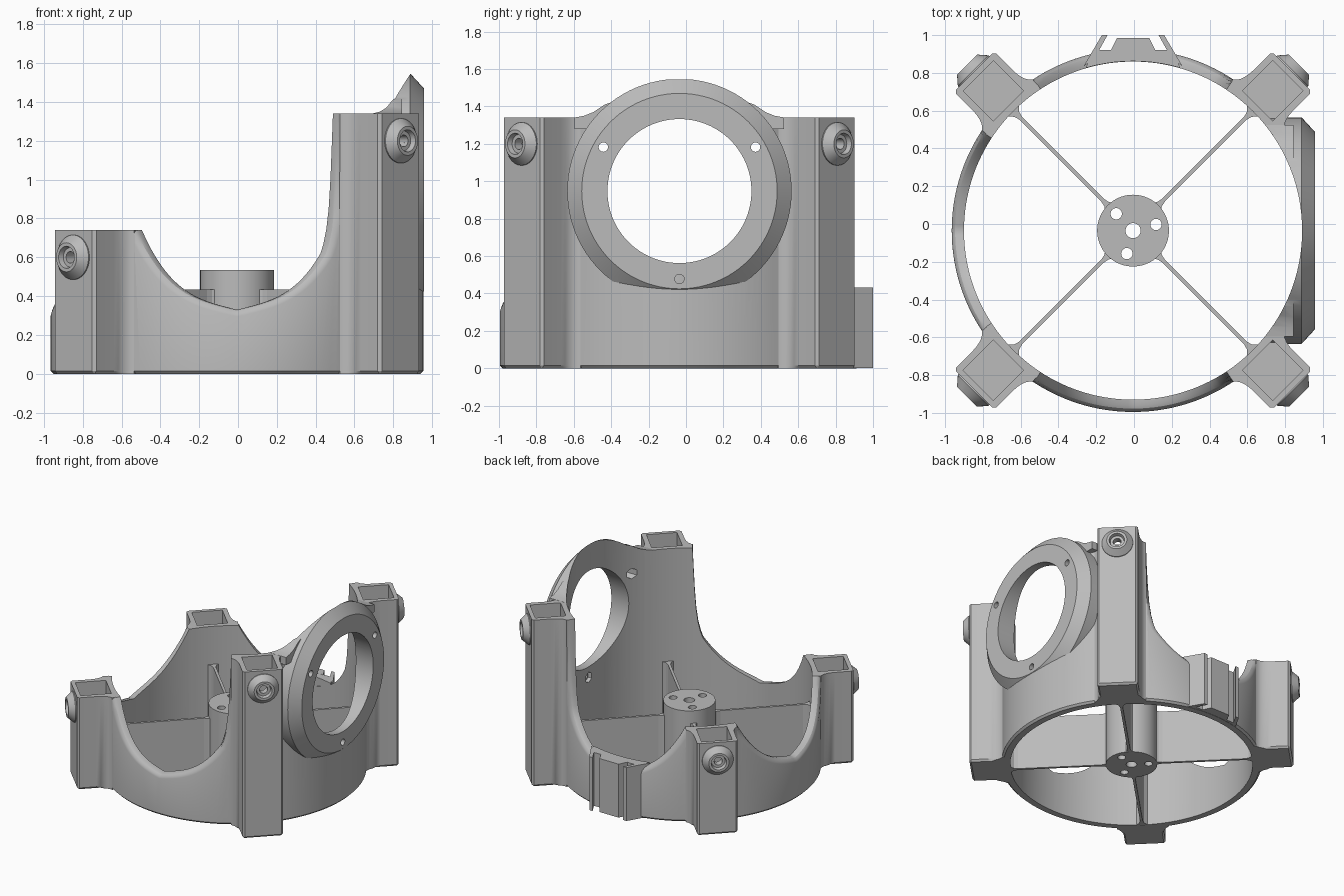
import bpy, bmesh
from math import pi, sin, cos, asin, radians, sqrt, hypot
from mathutils import Matrix, Vector

if "Cube" in bpy.data.objects:
    bpy.data.objects.remove(bpy.data.objects["Cube"], do_unlink=True)

R_IN, R_OUT = 0.895, 0.96
POST_HALF = radians(11.5)          # half angle of a post where it meets the ring
BAY_HALF = pi / 4 - POST_HALF
CENTRE = Matrix.Translation((-0.005, -0.035, 0))

grey = bpy.data.materials.new("plain_grey")
grey.use_nodes = True
grey.diffuse_color = (0.5, 0.5, 0.5, 1)
grey.node_tree.nodes["Principled BSDF"].inputs["Base Color"].default_value = (0.5, 0.5, 0.5, 1)


def turn(a):
    return CENTRE @ Matrix.Rotation(a, 4, 'Z')


def along(a, side=0, z=0):
    """Frame whose local z points outward at angle a."""
    return turn(a) @ Matrix.Translation((0, side, z)) @ Matrix.Rotation(pi / 2, 4, 'Y')


def loft(name, rings, matrix, wrap=False):
    """Skin a list of equal closed rings, capping the ends unless wrapped."""
    bm = bmesh.new()
    rows = [[bm.verts.new(p) for p in ring] for ring in rings]
    pairs = list(zip(rows, rows[1:])) + ([(rows[-1], rows[0])] if wrap else [])
    for a, b in pairs:
        for i in range(len(a)):
            j = (i + 1) % len(a)
            bm.faces.new((a[i], a[j], b[j], b[i]))
    if not wrap:
        bm.faces.new(rows[0])
        bm.faces.new(rows[-1])
    bmesh.ops.recalc_face_normals(bm, faces=bm.faces)
    me = bpy.data.meshes.new(name)
    bm.to_mesh(me)
    bm.free()
    me.materials.append(grey)
    ob = bpy.data.objects.new(name, me)
    ob.matrix_world = matrix
    bpy.context.collection.objects.link(ob)
    return ob


def prism(name, outline, z0, z1, matrix):
    return loft(name, [[(x, y, z) for x, y in outline] for z in (z0, z1)], matrix)


def lathe(name, profile, matrix, n=64, wrap=False):
    return loft(name, [[(r * cos(2 * pi * i / n), r * sin(2 * pi * i / n), h)
                        for i in range(n)] for r, h in profile], matrix, wrap)


def rod(r, h0, h1, matrix, n=32):
    return lathe("cutter", [(r, h0), (r, h1)], matrix, n)


def activate(ob):
    bpy.ops.object.select_all(action='DESELECT')
    ob.select_set(True)
    bpy.context.view_layer.objects.active = ob


def combine(ob, others, operation='DIFFERENCE'):
    for other in others:
        other.hide_render = True
        mod = ob.modifiers.new("combine", 'BOOLEAN')
        mod.operation, mod.solver, mod.object = operation, 'EXACT', other
        activate(ob)
        bpy.ops.object.modifier_apply(modifier=mod.name)
        bpy.data.objects.remove(other, do_unlink=True)


def smooth(ob):
    activate(ob)
    bpy.ops.object.shade_smooth_by_angle(angle=radians(28))


# Ring walls between the posts, with a scooped and rounded top edge
def scoop(x):
    return 0.33 + 0.25 * x + 3.44 * x ** 3.48


low = [(0.49 * i / 20, scoop(0.49 * i / 20)) for i in range(21)] + [(0.494, 0.74)]
high = [(0.43 * i / 18, scoop(0.43 * i / 18)) for i in range(19)]
high += [(0.445, 0.67), (0.46, 0.745), (0.472, 0.85), (0.481, 1.0), (0.487, 1.15), (0.494, 1.34)]
flat = [(0.494 * i / 16, 1.34) for i in range(17)]


def bay(name, angle, left, right, inner=R_IN, edge=0.035):
    line = [(-x, z) for x, z in reversed(left[1:])] + right
    rings = []
    for i, (x, z) in enumerate(line):
        a, b = line[max(i - 1, 0)], line[min(i + 1, len(line) - 1)]
        tx, tz = b[0] - a[0], b[1] - a[1]
        size = hypot(tx, tz)

        def at(r, height, shift=0.0):
            px = max(-0.494, min(0.494, x + shift * tz / size))
            phi = asin(px / R_IN)
            return (r * cos(phi), r * sin(phi), height - shift * tx / size)
        rings.append([at(inner, 0), at(R_OUT - 0.015, 0), at(R_OUT, 0.015),
                      at(R_OUT, z, edge), at(R_OUT - 0.006, z, edge * 0.5),
                      at(R_OUT - 0.018, z, edge * 0.15),
                      at(R_OUT - 0.035, z), at(inner, z)])
    return loft(name, rings, turn(angle))


smooth(bay("front_wall", -pi / 2, low, high))
smooth(bay("back_wall", pi / 2, high, low))
smooth(bay("left_open_wall", pi, low, low))

# Tall wall carrying the round mounting flange
FZ = 0.9475
flange_wall = bay("flange_wall", 0, flat, flat, 0.87, 0.002)
flange = lathe("flange", [(0.6, 0.5), (0.6, 0.892), (0.5225, 0.963)], along(0, 0, FZ), 96)
combine(flange_wall, [flange], 'UNION')
for s in (-1, 1):
    web = [(s * y, z) for y, z in ((0.56, 1.28), (0.56, 1.341), (0.51, 1.35),
                                   (0.46, 1.37), (0.40, 1.41), (0.34, 1.43), (0.34, 1.28))]
    gusset = loft("gusset", [[(x, y, z) for y, z in web] for x in (0.6, 0.85)], turn(0))
    combine(flange_wall, [gusset], 'UNION')
cuts = [rod(R_IN, -1, 3, CENTRE, 180), rod(0.385, 0.3, 1.3, along(0, 0, FZ), 96)]
for k in range(3):
    a = radians(-90 + 120 * k)
    spot = along(0, 0.47 * cos(a), FZ + 0.47 * sin(a))
    cuts += [rod(0.025, 0.6, 1.2, spot, 24), rod(0.042, 0.6, 0.925, spot, 6)]
combine(flange_wall, cuts)
smooth(flange_wall)

# Corner posts: square sockets with flared roots and a screw boss each
half = [(1.19, 0.135), (1.175, 0.15), (1.05, 0.15)]
end = (R_OUT * cos(POST_HALF), R_OUT * sin(POST_HALF))
for t in (0.2, 0.4, 0.6, 0.8, 1.0):     # concave flare into the ring
    u = (1 - t) ** 2 * 1.05 + 2 * t * (1 - t) * 0.965 + t * t * end[0]
    v = (1 - t) ** 2 * 0.15 + 2 * t * (1 - t) * 0.152 + t * t * end[1]
    half.append((u, v))
half += [(R_IN * cos(POST_HALF * k / 4), R_IN * sin(POST_HALF * k / 4)) for k in (4, 3, 2, 1)]
outline = half + [(R_IN, 0)] + [(u, -v) for u, v in reversed(half)]

boss_profile = [(0.115, 1.18), (0.115, 1.197), (0.075, 1.243), (0.057, 1.243),
                (0.05, 1.215), (0.03, 1.215), (0.03, 1.18)]
for name, deg, top in (("back_left_post", 45, 1.34), ("back_right_post", 135, 0.74),
                       ("front_right_post", 225, 0.74), ("front_left_post", 315, 1.34)):
    a = radians(deg)
    foot = [(min(u, 1.175), max(-0.138, min(0.138, v)) if u > 1.0 else v, 0) for u, v in outline]
    post = loft(name, [foot] + [[(u, v, z) for u, v in outline] for z in (0.015, top)], turn(a))
    s = 0.113
    socket = prism("socket", [(1.046 + i * s, j * s) for i, j in ((-1, -1), (1, -1), (1, 1), (-1, 1))],
                   top - 0.3, top + 0.1, turn(a))
    combine(post, [socket, rod(0.03, 1.1, 1.3, along(a, 0, top - 0.14))])
    smooth(post)
    smooth(lathe(name + "_boss", boss_profile, along(a, 0, top - 0.14), 48, True))
    # Thin spoke from the hub to the post, flared at both ends
    side = [(0.17, 0.035), (0.2, 0.016), (0.23, 0.01), (0.84, 0.01), (0.87, 0.018), (0.9, 0.045)]
    prism(name + "_spoke", side + [(u, -v) for u, v in reversed(side)], 0.002, 0.435, turn(a))

# Centre hub with shaft and screw holes
hub = lathe("hub", [(0.19, 0), (0.19, 0.535)], CENTRE, 72)
holes = [rod(0.04, -1, 1, CENTRE)]
for k in range(3):
    holes.append(rod(0.03, -1, 1, turn(radians(15 + 120 * k)) @ Matrix.Translation((0.126, 0, 0))))
combine(hub, holes)
smooth(hub)

# Clip bracket on the back: curved base, two slanted fins and a wedge block
xs = [-0.25 + 0.05 * i for i in range(11)]
base = [(x, sqrt(0.897 ** 2 - x * x)) for x in xs] + [(0.21, 0.955), (-0.21, 0.955)]
prism("bracket_base", base, 0.001, 0.43, CENTRE)
for s, name in ((-1, "bracket_fin_right"), (1, "bracket_fin_left")):
    prism(name, [(s * x, y) for x, y in ((0.262, 0.87), (0.165, 1.035), (0.135, 1.035), (0.205, 0.91))],
          0.001, 0.431, CENTRE)
prism("bracket_block", [(-0.12, 0.95), (0.12, 0.95), (0.085, 1.02), (-0.085, 1.02)],
      0.001, 0.431, CENTRE)
